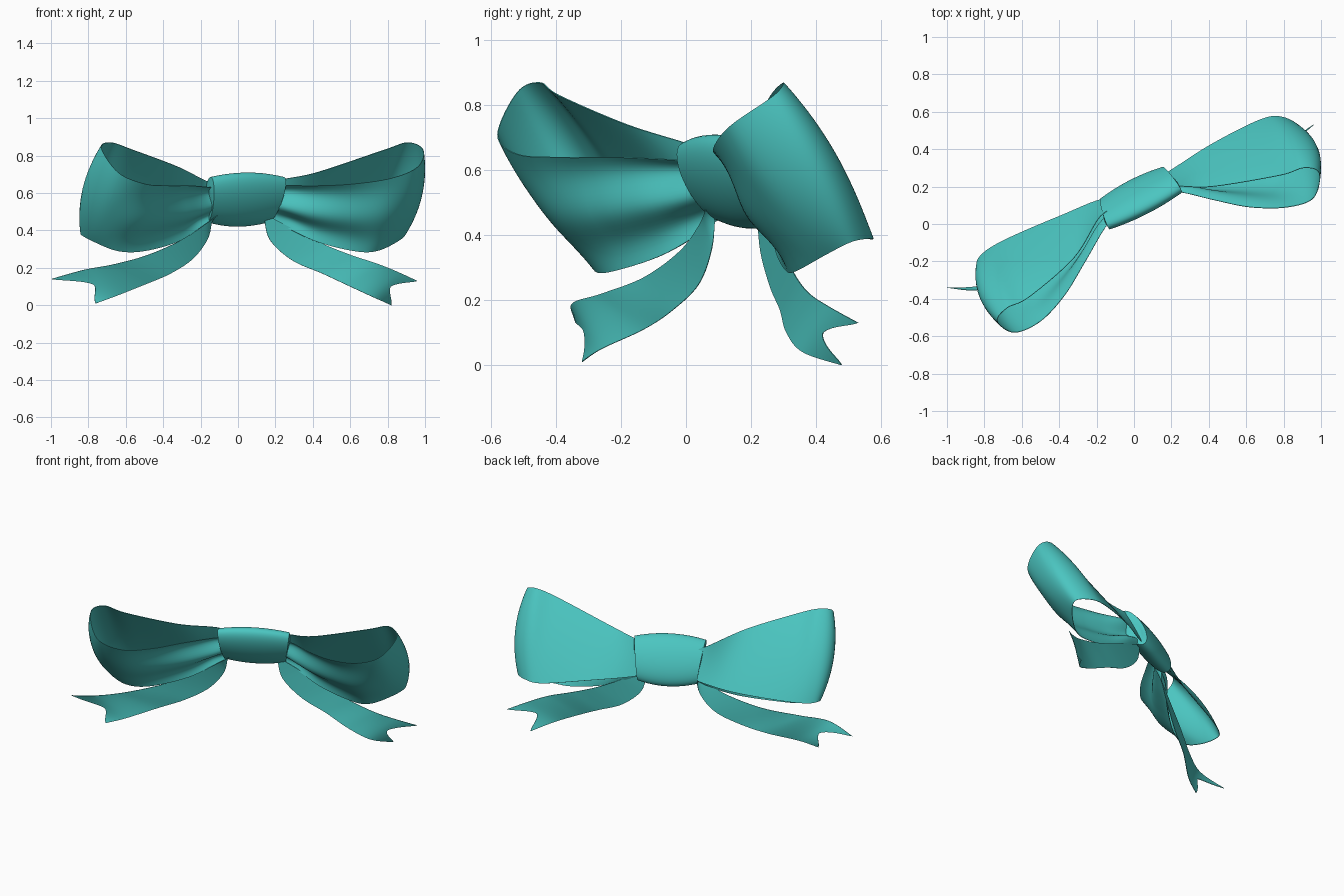
import bpy, bmesh
from math import sin, cos, pi, radians
from mathutils import Vector, Matrix

if "Cube" in bpy.data.objects:
    bpy.data.objects.remove(bpy.data.objects["Cube"], do_unlink=True)

# One teal satin colour for the whole bow
teal = bpy.data.materials.new("teal_satin")
teal.use_nodes = True
colour = (0.07, 0.56, 0.53, 1)
teal.diffuse_color = colour
shader = teal.node_tree.nodes["Principled BSDF"]
shader.inputs["Base Color"].default_value = colour
shader.inputs["Roughness"].default_value = 0.6


def along(path, u):
    """Point on a smooth curve through the path (hundredths of a unit)."""
    last = len(path) - 1
    t = min(max(u, 0), 1) * last
    i = min(int(t), last - 1)
    t -= i
    a, b, c, d = (Vector(path[min(max(k, 0), last)]) for k in range(i - 1, i + 3))
    p = b + (c - a) * t / 2 + (a * 2 - b * 5 + c * 4 - d) * t**2 / 2 \
        + (b * 3 - a - c * 3 + d) * t**3 / 2
    return p / 100


def grid_object(name, point, columns, rows, closed=False):
    """Make a smooth sheet from a function of u and v, both 0 to 1."""
    bm = bmesh.new()
    count = rows if closed else rows + 1
    verts = [[bm.verts.new(point(i / columns, j / rows)) for j in range(count)]
             for i in range(columns + 1)]
    for i in range(columns):
        for j in range(rows):
            k = (j + 1) % count
            bm.faces.new((verts[i][j], verts[i + 1][j], verts[i + 1][k], verts[i][k]))
    if closed:
        bm.faces.new(verts[0])
        bm.faces.new(verts[-1])
    bmesh.ops.recalc_face_normals(bm, faces=bm.faces)
    for edge in bm.edges:
        edge.smooth = not edge.is_boundary
    mesh = bpy.data.meshes.new(name)
    bm.to_mesh(mesh)
    bm.free()
    mesh.materials.append(teal)
    obj = bpy.data.objects.new(name, mesh)
    bpy.context.collection.objects.link(obj)
    if not closed:
        cloth = obj.modifiers.new("cloth_thickness", "SOLIDIFY")
        cloth.thickness = 0.003
        cloth.offset = 0
    bpy.ops.object.select_all(action="DESELECT")
    obj.select_set(True)
    bpy.context.view_layer.objects.active = obj
    bpy.ops.object.shade_smooth_by_angle(angle=radians(50))


def ribbon_loop(name, side, top, bottom):
    """Wide ribbon running out along the back, round the tip and back in front."""
    def point(u, v):
        a, b = along(top, u), along(bottom, u)
        step = along(top, u + 0.01) + along(bottom, u + 0.01) \
            - along(top, u - 0.01) - along(bottom, u - 0.01)
        outward = (b - a).cross(step).normalized() * -side
        tip = max(0, 1 - abs(u - 0.45) / 0.3)
        bulge = 0.045 * tip * 4 * v * (1 - v)
        gather = max(0, min(1, (u - 0.58) / 0.3, (1 - u) / 0.1))
        pleat = -0.025 * gather * sin(3 * pi * v)
        return a.lerp(b, v) + outward * (bulge + pleat)
    grid_object(name, point, 88, 24)


def ribbon_tail(name, upper, lower, notch):
    """Hanging ribbon with a V cut in its end."""
    def point(u, v):
        cut = u * (1 - notch * (1 - abs(2 * v - 1) ** 1.5))
        return along(upper, cut).lerp(along(lower, cut), v)
    grid_object(name, point, 48, 16)


# Loops: top edge and bottom edge of each ribbon
ribbon_loop(
    "right_loop", -1,
    [(-8, 9, 63), (-18, 4, 67), (-32, -18, 74), (-56, -39, 83), (-68, -45, 87),
     (-73, -52, 84), (-64, -58, 71), (-50, -52, 65), (-37, -38, 64), (-26, -20, 64),
     (-14, 0, 63), (-4, 8, 62)],
    [(-8, 12, 49), (-18, 13, 47), (-38, 5, 42), (-66, -7, 39), (-80, -15, 38),
     (-84, -22, 38), (-77, -28, 34), (-64, -28, 29), (-50, -22, 29), (-32, -7, 34),
     (-19, 6, 42), (-4, 13, 50)])
ribbon_loop(
    "left_loop", 1,
    [(8, 17, 63), (22, 20, 67), (42, 20, 71), (78, 26, 83), (91, 30, 87),
     (99, 27, 83), (96, 14, 74), (82, 9, 68), (62, 9, 65), (42, 13, 64),
     (24, 17, 64), (8, 16, 62)],
    [(8, 22, 50), (20, 29, 46), (42, 43, 43), (68, 56, 39), (80, 57, 39),
     (89, 51, 38), (85, 43, 34), (74, 34, 29), (62, 31, 29), (42, 28, 34),
     (25, 26, 42), (8, 22, 50)])

# Tails: upper edge and lower edge
ribbon_tail(
    "right_tail",
    [(-11, 6, 48), (-18, 4, 43), (-30, -2, 35), (-48, -13, 27), (-66, -26, 22),
     (-82, -35, 19), (-100, -34, 14)],
    [(-14, 9, 47), (-16, 8, 36), (-24, 4, 25), (-36, -4, 17), (-50, -13, 11),
     (-65, -26, 5), (-76, -32, 1)], 0.13)
ribbon_tail(
    "left_tail",
    [(14, 22, 49), (29, 27, 41), (45, 31, 33), (60, 34, 27), (75, 38, 22),
     (85, 44, 18), (96, 53, 13)],
    [(14, 22, 47), (17, 23, 35), (29, 26, 24), (45, 29, 17), (60, 31, 10),
     (73, 36, 4), (82, 48, 0)], 0.13)

# Knot: tilted barrel, wider along its top, whose ends roll inward
turn = Matrix.Rotation(radians(27), 3, "Z") @ Matrix.Rotation(radians(30), 3, "X")


def knot_point(u, v):
    s = -cos(pi * u)
    angle = 2 * pi * v
    reach = (0.203 + 0.018 * sin(angle)) * max(-1, min(1, s * 1.04))
    size = 1 - 0.18 * s * s - 0.35 * max(0, abs(s) - 0.96) / 0.04
    ring = Vector((reach, 0.07 * size * cos(angle), 0.162 * size * sin(angle)))
    return Vector((0.025, 0.145, 0.565)) + turn @ ring


grid_object("knot", knot_point, 32, 48, closed=True)
